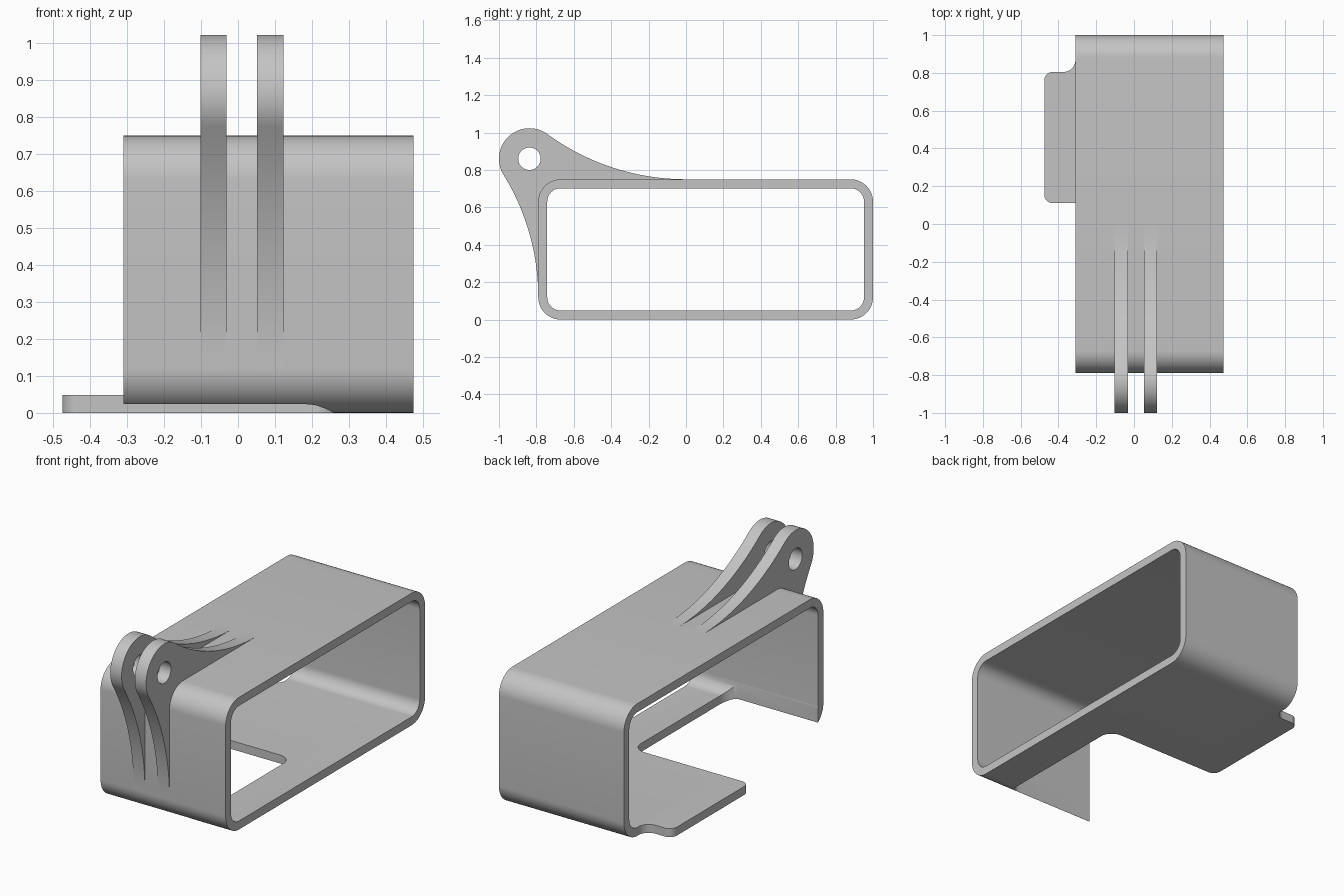
import bpy, bmesh
from math import cos, sin, radians, degrees, atan2, hypot

cube = bpy.data.objects.get("Cube")
if cube:
    bpy.data.objects.remove(cube, do_unlink=True)

grey = bpy.data.materials.new("plain grey")
grey.use_nodes = True
colour = (0.55, 0.55, 0.55, 1)
grey.diffuse_color = colour
grey.node_tree.nodes["Principled BSDF"].inputs["Base Color"].default_value = colour


def arc(cu, cv, r, start, end, steps=12):
    """Points on an arc, angles in degrees."""
    angles = [radians(start + (end - start) * i / steps) for i in range(steps + 1)]
    return [(cu + r * cos(a), cv + r * sin(a)) for a in angles]


def rounded_rect(u0, v0, u1, v1, r):
    return (arc(u0 + r, v0 + r, r, 180, 270) + arc(u1 - r, v0 + r, r, 270, 360)
            + arc(u1 - r, v1 - r, r, 0, 90) + arc(u0 + r, v1 - r, r, 90, 180))


def prism(name, loops, axis, low, high):
    """Extrude an outline with optional holes along x or z."""
    bm = bmesh.new()
    caps = ([], [])
    for loop in loops:
        rings = []
        for cap, d in zip(caps, (low, high)):
            ring = [bm.verts.new((d, u, v) if axis == "x" else (u, v, d)) for u, v in loop]
            cap += [bm.edges.new((ring[i - 1], ring[i])) for i in range(len(ring))]
            rings.append(ring)
        a, b = rings
        for i in range(len(a)):
            bm.faces.new((a[i - 1], a[i], b[i], b[i - 1]))
    for cap in caps:
        bmesh.ops.triangle_fill(bm, use_beauty=True, edges=cap)
    bmesh.ops.recalc_face_normals(bm, faces=bm.faces[:])
    mesh = bpy.data.meshes.new(name)
    bm.to_mesh(mesh)
    bm.free()
    mesh.materials.append(grey)
    obj = bpy.data.objects.new(name, mesh)
    bpy.context.collection.objects.link(obj)
    return obj


FRONT, BACK, TOP = -0.79, 1.0, 0.75
WALL, CORNER = 0.048, 0.12
RIGHT, LEFT = -0.31, 0.475
TAB_Y = 0.11

# Rounded rectangular sleeve, open at both sides
sleeve = prism("sleeve", [
    rounded_rect(FRONT, 0, BACK, TOP, CORNER),
    rounded_rect(FRONT + WALL, WALL, BACK - WALL, TOP - WALL, CORNER - WALL)],
    "x", RIGHT, LEFT)

# Notch in the floor, open towards the right side
cutter = prism("notch_cutter", [
    rounded_rect(-0.6, FRONT + WALL + 0.001, 0.26, TAB_Y, 0.075)], "z", -0.1, 0.13)
cutter.hide_render = True
notch = sleeve.modifiers.new("notch", "BOOLEAN")
notch.operation = "DIFFERENCE"
notch.solver = "EXACT"
notch.object = cutter
bpy.context.view_layer.objects.active = sleeve
bpy.ops.object.modifier_apply(modifier="notch")
bpy.data.objects.remove(cutter, do_unlink=True)

# Floor tab projecting from the right side
r, tab_x, tab_back, f = 0.045, -0.475, 0.805, 0.063
tab = prism("floor_tab", [
    [(RIGHT, TAB_Y)]
    + arc(tab_x + r, TAB_Y + r, r, 270, 180)
    + arc(tab_x + r, tab_back - r, r, 180, 90)
    + arc(RIGHT - f, tab_back + f, f, -90, 0)], "z", 0, WALL)

# Hinge lugs: round eye blended into the sleeve by two tangent arcs
ey, ez, er = -0.837, 0.86, 0.163
top_y, front_z = 0.0, CORNER


def blend_radius(gap, run):
    """Radius of an arc tangent to both the eye and a flat wall."""
    return (run ** 2 + gap ** 2 - er ** 2) / (2 * (er + gap))


R1 = blend_radius(ez - TOP, top_y - ey)
R2 = blend_radius(FRONT - ey, ez - front_z)
c1 = (top_y, TOP + R1)
c2 = (FRONT - R2, front_z)
a1 = degrees(atan2(c1[1] - ez, c1[0] - ey))
a2 = degrees(atan2(c2[1] - ez, c2[0] - ey)) % 360
inset = 0.025
lug_outline = (arc(*c1, R1, 270, a1 + 180, 24)
               + arc(ey, ez, er, a1, a2, 36)[1:]
               + arc(*c2, R2, a2 - 180, 0, 24)[1:]
               + [(FRONT + inset, front_z)]
               + arc(FRONT + CORNER, TOP - CORNER, CORNER - inset, 180, 90)
               + [(top_y, TOP - inset)])
eye_hole = arc(ey, ez, 0.06, 0, 352.5, 47)
lugs = [prism(name, [lug_outline, eye_hole], "x", x, x + 0.071)
        for name, x in (("right_lug", -0.102), ("left_lug", 0.052))]

# Smooth the curved walls, keep corners sharp
bpy.ops.object.select_all(action="DESELECT")
for obj in [sleeve, tab] + lugs:
    obj.select_set(True)
bpy.context.view_layer.objects.active = sleeve
bpy.ops.object.shade_smooth_by_angle(angle=radians(30))
